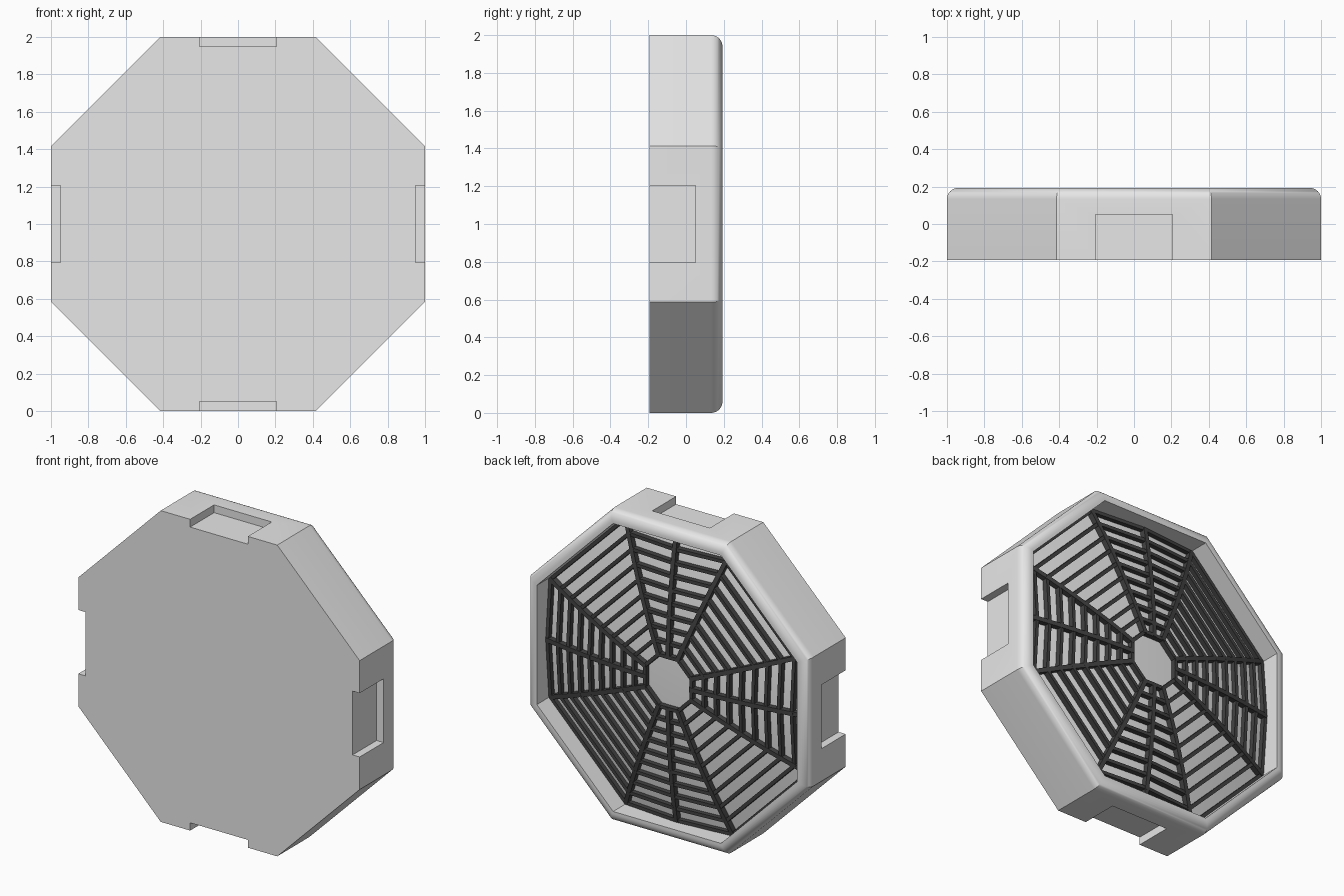
import bpy, bmesh, math
from mathutils import Vector

if "Cube" in bpy.data.objects:
    bpy.data.objects.remove(bpy.data.objects["Cube"])

HALF_DEPTH = 0.193
FILLET = 0.06
INNER = 0.925      # apothem of the recess
Y = Vector((0, 1, 0))


def material(name, value):
    m = bpy.data.materials.new(name)
    m.diffuse_color = (value, value, value, 1)
    m.use_nodes = True
    m.node_tree.nodes["Principled BSDF"].inputs["Base Color"].default_value = m.diffuse_color
    return m


light_grey = material("light grey", 0.8)
dark_grey = material("dark grey", 0.055)


def make_object(name, bm, mat):
    bmesh.ops.recalc_face_normals(bm, faces=bm.faces)
    mesh = bpy.data.meshes.new(name)
    bm.to_mesh(mesh)
    bm.free()
    mesh.materials.append(mat)
    obj = bpy.data.objects.new(name, mesh)
    bpy.context.collection.objects.link(obj)
    return obj


def loft(bm, loops):
    rings = [[bm.verts.new(p) for p in loop] for loop in loops]
    n = len(rings[0])
    for lo, hi in zip(rings, rings[1:]):
        for i in range(n):
            j = (i + 1) % n
            bm.faces.new((lo[i], lo[j], hi[j], hi[i]))
    return rings


def smooth(obj):
    bpy.ops.object.select_all(action='DESELECT')
    bpy.context.view_layer.objects.active = obj
    obj.select_set(True)
    bpy.ops.object.shade_smooth_by_angle(angle=math.radians(30))


def octagon(apothem, y):
    r = apothem / math.cos(math.pi / 8)
    angles = [math.pi / 8 + i * math.pi / 4 for i in range(8)]
    return [Vector((r * math.cos(a), y, 1 + r * math.sin(a))) for a in angles]


# Housing: octagonal tray, closed at the front, rounded rim at the back
profile = [(1, -HALF_DEPTH)]
for i in range(9):
    a = i * math.pi / 16
    profile.append((1 - FILLET + FILLET * math.cos(a),
                    HALF_DEPTH - FILLET + FILLET * math.sin(a)))
profile += [(INNER, HALF_DEPTH), (INNER, 0.02)]

bm = bmesh.new()
rings = loft(bm, [octagon(*pt) for pt in profile])
bm.faces.new(rings[0])
bm.faces.new(rings[-1])
housing = make_object("housing", bm, light_grey)

# Notches in the four upright and level sides, open to the front
cutters = []
for x, z in ((1, 0), (-1, 0), (0, 1), (0, -1)):
    bpy.ops.mesh.primitive_cube_add(size=1, location=(x, -0.1, 1 + z))
    cutter = bpy.context.object
    cutter.name = "notch_cutter"
    cutter.scale = (0.1 if x else 0.41, 0.3, 0.1 if z else 0.41)
    cutter.hide_render = True
    cutters.append(cutter)
    mod = housing.modifiers.new("notch", 'BOOLEAN')
    mod.operation = 'DIFFERENCE'
    mod.solver = 'EXACT'
    mod.object = cutter

bpy.context.view_layer.objects.active = housing
for mod in list(housing.modifiers):
    bpy.ops.object.modifier_apply(modifier=mod.name)
for cutter in cutters:
    bpy.data.objects.remove(cutter)
smooth(housing)


# Web layout on a shallow dome: ten rings of twelve points
def dome(p, lift=0.0):
    r2 = p.x ** 2 + (p.z - 1) ** 2
    return Vector((p.x, 0.18 - (0.12 - lift) * r2, p.z))


def web_ring(apothem):
    corners = octagon(apothem, 0)
    points = []
    for i, p in enumerate(corners):
        points.append(dome(p))
        if i % 2:      # extra point midway along level and upright sides
            points.append(dome((p + corners[(i + 1) % 8]) / 2, 0.018))
    return points


COUNT = 10
FIRST, LAST = 0.165, INNER - 0.01
web = [web_ring(FIRST + (LAST - FIRST) * i / (COUNT - 1)) for i in range(COUNT)]

# Domed panel just behind the grille
bm = bmesh.new()
rings = loft(bm, [[p - Y * 0.022 for p in ring] for ring in web])
bm.faces.new(rings[0])
panel = make_object("domed_panel", bm, light_grey)
if panel.data.polygons[0].normal.y < 0:
    panel.data.flip_normals()
smooth(panel)


# Grille: flat-sided bars standing on the panel
def bars(name, segments, width, top):
    bm = bmesh.new()
    for p, q in segments:
        along = (q - p).normalized()
        side = along.cross(Y).normalized() * width / 2
        ends = []
        for c in (p - along * width * 0.3, q + along * width * 0.3):
            hi, lo = c + Y * top, c - Y * 0.026
            ends.append([hi - side, hi + side, lo + side, lo - side])
        a, b = loft(bm, ends)
        bm.faces.new(a)
        bm.faces.new(b)
    make_object(name, bm, dark_grey)


ring_segments = [(r[i], r[(i + 1) % 12]) for r in web for i in range(12)]
spoke_segments = [(web[k][i], web[k + 1][i]) for k in range(COUNT - 1) for i in range(12)]
bars("grille_rings", ring_segments, 0.022, 0.010)
bars("grille_spokes", spoke_segments, 0.028, 0.012)
